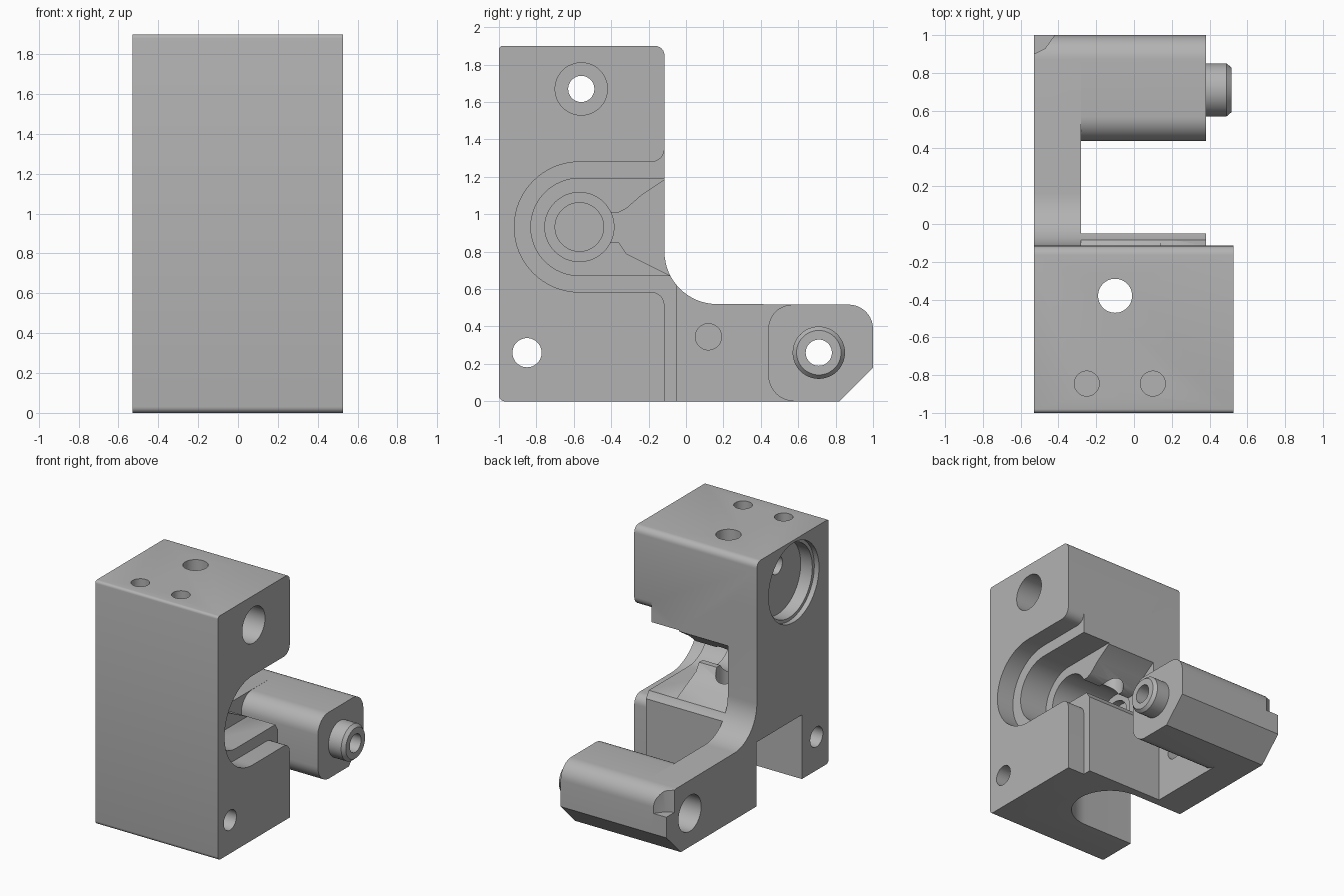
import bpy, bmesh
from math import sin, cos, radians, pi

old = bpy.data.objects.get("Cube")
if old:
    bpy.data.objects.remove(old, do_unlink=True)

grey = bpy.data.materials.new("machined grey")
grey.use_nodes = True
grey.diffuse_color = (0.45, 0.45, 0.45, 1)
grey.node_tree.nodes["Principled BSDF"].inputs["Base Color"].default_value = (0.45, 0.45, 0.45, 1)


def arc(u, v, r, a, b, n=10):
    return [(u + r * cos(radians(a + (b - a) * i / n)),
             v + r * sin(radians(a + (b - a) * i / n))) for i in range(n + 1)]


def circle(u, v, r, n=48):
    return [(u + r * cos(2 * pi * i / n), v + r * sin(2 * pi * i / n)) for i in range(n)]


def prism(name, pts, a, b, axis="x", end_scale=1.0):
    """Extrude a profile along x (points are y, z) or along z (points are x, y)."""
    bm = bmesh.new()
    cu = sum(p[0] for p in pts) / len(pts)
    cv = sum(p[1] for p in pts) / len(pts)
    rings = []
    for d, s in ((a, 1.0), (b, end_scale)):
        ring = []
        for u, v in pts:
            u, v = cu + (u - cu) * s, cv + (v - cv) * s
            ring.append(bm.verts.new((d, u, v) if axis == "x" else (u, v, d)))
        rings.append(ring)
    low, high = rings
    bm.faces.new(low)
    bm.faces.new(high)
    for i in range(len(pts)):
        j = (i + 1) % len(pts)
        bm.faces.new((low[i], low[j], high[j], high[i]))
    bmesh.ops.recalc_face_normals(bm, faces=bm.faces)
    mesh = bpy.data.meshes.new(name)
    bm.to_mesh(mesh)
    bm.free()
    mesh.materials.append(grey)
    ob = bpy.data.objects.new(name, mesh)
    bpy.context.collection.objects.link(ob)
    return ob


def combine(target, tool, operation):
    tool.hide_render = True
    mod = target.modifiers.new(tool.name, "BOOLEAN")
    mod.operation = operation
    mod.solver = "EXACT"
    mod.object = tool
    bpy.context.view_layer.objects.active = target
    bpy.ops.object.modifier_apply(modifier=mod.name)
    bpy.data.objects.remove(tool, do_unlink=True)


RIGHT, LEFT, SHELF, BACK = 0.527, -0.53, -0.28, -0.115

# Main upright block with softened edges
block = prism("bracket_body",
              arc(-0.97, 0.03, 0.03, 180, 270, 5) + [(BACK, 0)]
              + arc(BACK - 0.05, 1.85, 0.05, 0, 90, 6)
              + arc(-0.98, 1.88, 0.02, 90, 180, 4), LEFT, RIGHT)

# Side plate with the concave corner, back pad and cross arm
corner = arc(0.165, 0.8, 0.28, 270, 180, 16)
plate = prism("side_plate",
              [(-0.6, 0), (0.82, 0), (1, 0.18)] + arc(0.87, 0.387, 0.13, 0, 90)
              + corner + [(BACK, 1.5), (-0.6, 1.5)], LEFT, SHELF)
pad = prism("back_pad", [(-0.3, 0), (-0.05, 0), (-0.05, 0.62)]
            + [p for p in corner if p[0] < -0.055] + [(-0.3, 0.8)], -0.38, 0.38)
arm = prism("cross_arm",
            arc(0.58, 0.14, 0.14, 180, 270) + [(0.82, 0), (1, 0.18)]
            + arc(0.87, 0.387, 0.13, 0, 90) + arc(0.57, 0.387, 0.13, 90, 180), -0.4, 0.38)
boss = prism("arm_boss", circle(0.71, 0.26, 0.14), 0.3, 0.49)
boss_tip = prism("boss_tip", circle(0.71, 0.26, 0.14), 0.49, 0.515, end_scale=0.85)
for part in (plate, pad, arm, boss, boss_tip):
    combine(block, part, "UNION")


# Stepped side pocket, open to the back
def slot(name, r, x0, x1):
    return prism(name, arc(-0.57, 0.932, r, 90, 270, 32)
                 + [(0.02, 0.932 - r), (0.02, 0.932 + r)], x0, x1)


cuts = [
    slot("outer_pocket", 0.348, 0.38, 0.7),
    slot("inner_pocket", 0.26, 0.14, 0.45),
    prism("pocket_bore", circle(-0.57, 0.932, 0.185), -0.3, 0.2),
    prism("bore_floor", circle(-0.57, 0.932, 0.13), -0.36, -0.2),
    prism("flared_mouth", [(-0.5, 0.85), (-0.36, 0.85), (-0.32, 0.79), (-0.22, 0.74),
                           (-0.08, 0.67), (0, 0.66), (0, 1.24), (-0.12, 1.18),
                           (-0.24, 1.1), (-0.32, 1.03), (-0.36, 1.01), (-0.5, 1.01)],
          SHELF, 0.2),
]

# Rounded corners where the outer pocket meets the back
for name, z, side in (("upper_relief", 1.28, 1), ("lower_relief", 0.584, -1)):
    curve = [(BACK - 0.07 + 0.07 * sin(radians(t)), z + side * 0.07 * (1 - cos(radians(t))))
             for t in range(0, 91, 15)]
    cuts.append(prism(name, curve + [(0, z + side * 0.07), (0, z - side * 0.02),
                                     (BACK - 0.07, z - side * 0.02)], 0.38, 0.7))

# Underside slot entering from the plate side
cuts.append(prism("underside_slot", [(-0.7, -0.67)] + arc(-0.1, -0.391, 0.279, -90, 90, 32)
                  + [(-0.7, -0.112)], -0.1, 0.5, "z"))

# Round holes along x: y, z, radius, start, end
for name, y, z, r, a, b in (
        ("lower_hole", -0.85, 0.26, 0.078, -1, 1),
        ("upper_hole", -0.56, 1.67, 0.07, -1, 1),
        ("upper_counterbore", -0.56, 1.67, 0.14, 0.05, 1),
        ("recess_rim", -0.57, 1.57, 0.31, -1, -0.49),
        ("recess", -0.57, 1.57, 0.285, -1, -0.39),
        ("arm_hole", 0.71, 0.26, 0.07, -1, 1),
        ("arm_counterbore", 0.71, 0.26, 0.14, -1, -0.33),
        ("plate_hole", 0.12, 0.345, 0.07, -0.42, 0)):
    cuts.append(prism(name, circle(y, z, r), a, b))

# Vertical holes in the top
for name, x, y, r, low in (("through_hole", -0.1, -0.38, 0.09, -1),
                           ("top_hole_a", -0.25, -0.845, 0.066, 1.5),
                           ("top_hole_b", 0.1, -0.845, 0.066, 1.5)):
    cuts.append(prism(name, circle(x, y, r), low, 2.2, "z"))

# Notch in the arm corner
cuts.append(prism("arm_notch", [(-0.6, 0.88), (-0.53, 0.9), (-0.47, 0.93), (-0.42, 1.0),
                                (-0.4, 1.1), (-0.6, 1.1)], 0.34, 0.7, "z"))

for cut in cuts:
    combine(block, cut, "DIFFERENCE")

bpy.ops.object.select_all(action="DESELECT")
block.select_set(True)
bpy.context.view_layer.objects.active = block
bpy.ops.object.shade_smooth_by_angle(angle=radians(30))
